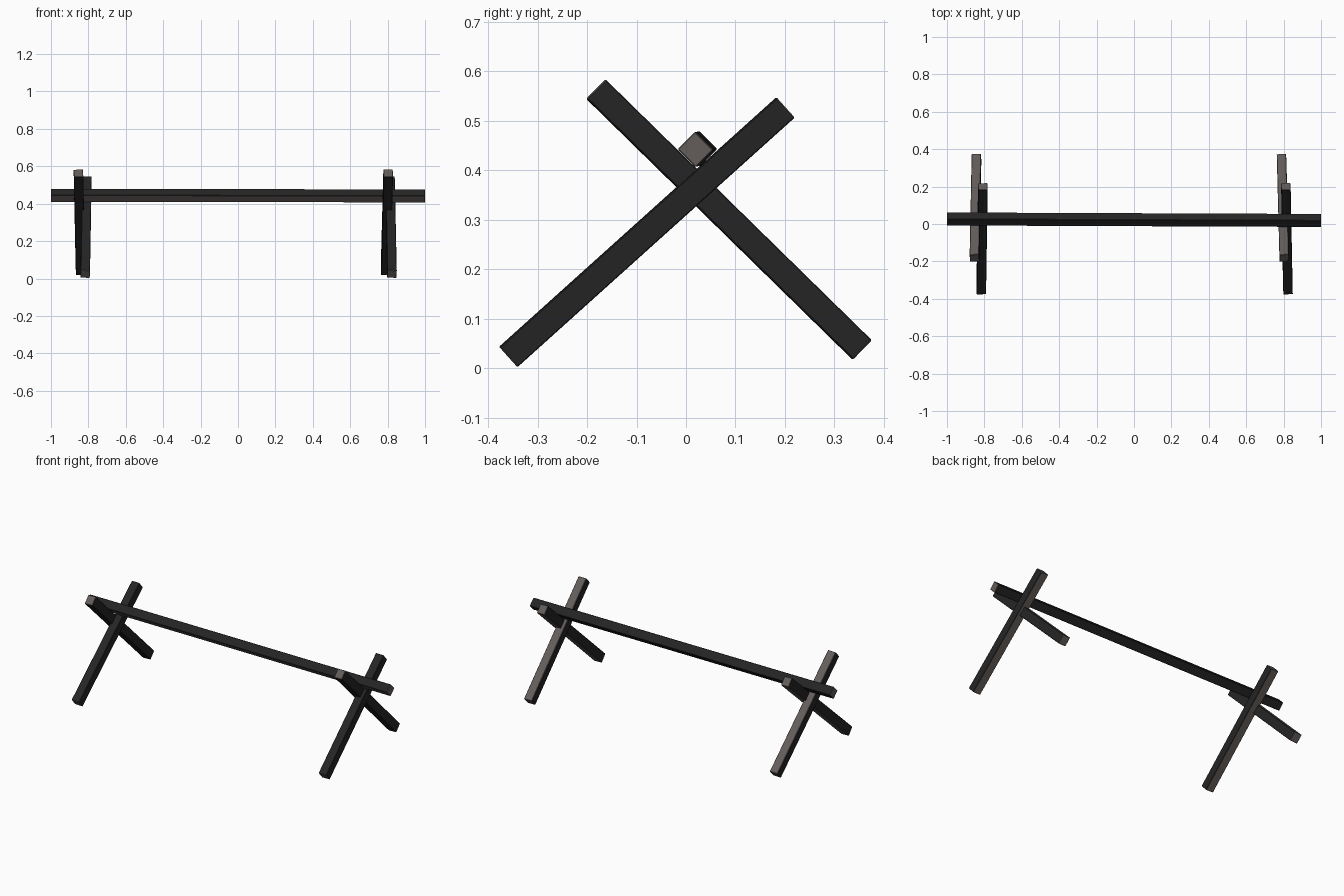
import bpy, bmesh, math
from mathutils import Vector, Matrix

if "Cube" in bpy.data.objects:
    bpy.data.objects.remove(bpy.data.objects["Cube"])


def material(name, rgb):
    m = bpy.data.materials.new(name)
    m.diffuse_color = (*rgb, 1)
    m.use_nodes = True
    m.node_tree.nodes["Principled BSDF"].inputs["Base Color"].default_value = m.diffuse_color
    return m


charcoal = material("charcoal wood", (0.018, 0.018, 0.018))
cut_wood = material("grey brown cut wood", (0.125, 0.11, 0.103))


def timber(name, start, end, side, thick, width, bare, roll=0.0):
    """Square timber from start to end; `side` guides its thickness axis.
    The ends and the long face pointing along `bare` show cut wood."""
    a, b = Vector(start), Vector(end)
    w = (b - a).normalized()
    u = Vector(side)
    u = (u - w * u.dot(w)).normalized()
    u = Matrix.Rotation(roll, 3, w) @ u
    v = w.cross(u)
    rot = Matrix((u, v, w)).transposed().to_4x4()
    bm = bmesh.new()
    bmesh.ops.create_cube(bm, size=1)
    bmesh.ops.scale(bm, vec=(thick, width, (b - a).length), verts=bm.verts)
    bmesh.ops.transform(bm, matrix=Matrix.Translation((a + b) / 2) @ rot, verts=bm.verts)
    bm.normal_update()
    for f in bm.faces:
        is_end = abs(f.normal.dot(w)) > 0.9
        is_bare = f.normal.dot(Vector(bare).normalized()) > 0.8
        f.material_index = 1 if is_end or is_bare else 0
    me = bpy.data.meshes.new(name)
    bm.to_mesh(me)
    bm.free()
    me.materials.append(charcoal)
    me.materials.append(cut_wood)
    ob = bpy.data.objects.new(name, me)
    bpy.context.collection.objects.link(ob)
    bev = ob.modifiers.new("worn edges", "BEVEL")
    bev.width = 0.002
    bev.segments = 1
    return ob


# Crossed legs at each end: foot x and top x for the two legs of a pair
pairs = {
    "left": ((-0.817, -0.808), (-0.842, -0.853)),
    "right": ((0.823, 0.812), (0.789, 0.803)),
}
for label, ((af, at), (bf, bt)) in pairs.items():
    timber(label + "_front_foot_leg", (af, -0.359, 0.023), (at, 0.201, 0.527),
           (1, 0, 0), 0.05, 0.054, (0, 1, -1), roll=math.radians(2))
    timber(label + "_back_foot_leg", (bf, 0.356, 0.037), (bt, -0.182, 0.564),
           (1, 0, 0), 0.05, 0.054, (0, 1, 1), roll=math.radians(2))

# Long rail resting in the crooks of the legs, turned on its corner
timber("top_rail", (-1, 0.027, 0.444), (1, 0.019, 0.442),
       (0, 1, 1), 0.05, 0.052, (0, -1, -1))
